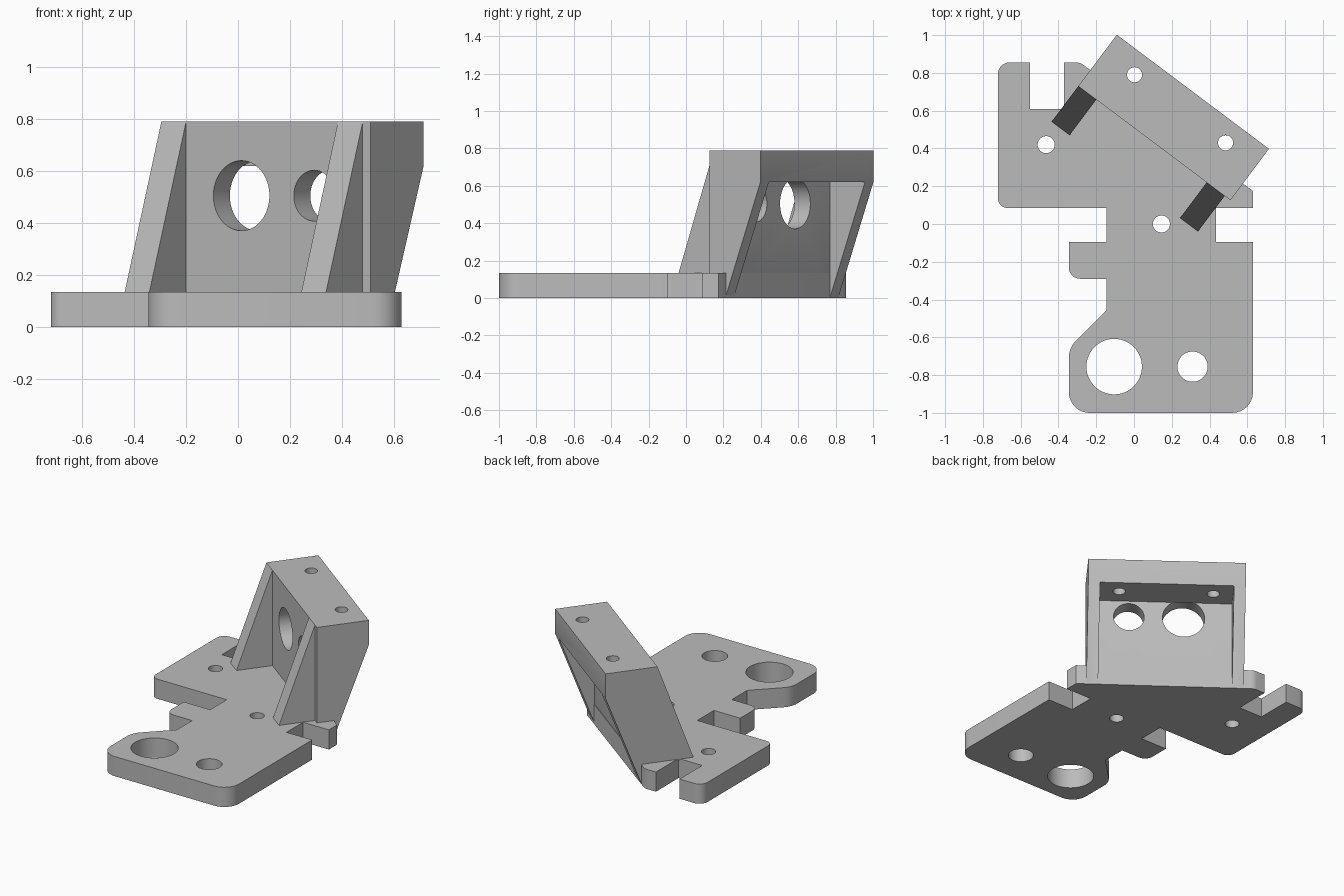
import bpy, bmesh, math
from mathutils import Vector, Matrix

cube = bpy.data.objects.get("Cube")
if cube:
    bpy.data.objects.remove(cube, do_unlink=True)

grey = bpy.data.materials.new("plain grey")
grey.use_nodes = True
colour = (0.5, 0.5, 0.5, 1)
grey.diffuse_color = colour
grey.node_tree.nodes["Principled BSDF"].inputs["Base Color"].default_value = colour

PLATE_TOP, HEIGHT, LENGTH = 0.135, 0.79, 1.007
WALL, DEPTH, LEDGE = 0.105, 0.34, 0.62
# Bracket frame: x along the wall, y towards its back
FRAME = Matrix.Translation((-0.295, 0.73, 0)) @ Matrix.Rotation(math.atan2(-0.6, 0.8), 4, "Z")


def prism(name, points, offset, frame=Matrix()):
    """Extrude a closed outline of 3D points by an offset."""
    bm = bmesh.new()
    face = bm.faces.new([bm.verts.new(p) for p in points])
    grown = bmesh.ops.extrude_face_region(bm, geom=[face])["geom"]
    verts = [v for v in grown if isinstance(v, bmesh.types.BMVert)]
    bmesh.ops.translate(bm, verts=verts, vec=offset)
    bmesh.ops.recalc_face_normals(bm, faces=bm.faces)
    mesh = bpy.data.meshes.new(name)
    bm.to_mesh(mesh)
    bm.free()
    mesh.materials.append(grey)
    obj = bpy.data.objects.new(name, mesh)
    obj.matrix_world = frame
    bpy.context.collection.objects.link(obj)
    return obj


def side_prism(name, profile, x0, x1):
    """Extrude a (y, z) profile along the bracket."""
    return prism(name, [(x0, y, z) for y, z in profile], (x1 - x0, 0, 0), FRAME)


def circle(radius, count=48):
    steps = [math.tau * i / count for i in range(count)]
    return [(radius * math.cos(a), radius * math.sin(a)) for a in steps]


def drill(x, y, radius, z0, z1):
    return prism("hole_cutter", [(x + a, y + b, z0) for a, b in circle(radius)], (0, 0, z1 - z0))


def rounded(corners, steps=8):
    """Turn (x, y, radius) corners into an outline with filleted corners."""
    out = []
    for i, (x, y, r) in enumerate(corners):
        p = Vector((x, y))
        if not r:
            out.append((x, y, 0))
            continue
        a = (Vector(corners[i - 1][:2]) - p).normalized()
        b = (Vector(corners[(i + 1) % len(corners)][:2]) - p).normalized()
        half = a.angle(b) / 2
        centre = p + (a + b).normalized() * r / math.sin(half)
        start = p + a * r / math.tan(half) - centre
        end = p + b * r / math.tan(half) - centre
        turn = math.atan2(start.x * end.y - start.y * end.x, start.dot(end))
        for k in range(steps + 1):
            q = centre + Matrix.Rotation(turn * k / steps, 2) @ start
            out.append((q.x, q.y, 0))
    return out


def select(obj):
    bpy.ops.object.select_all(action="DESELECT")
    obj.select_set(True)
    bpy.context.view_layer.objects.active = obj


def cut(obj, cutters):
    select(obj)
    for cutter in cutters:
        mod = obj.modifiers.new("cut", "BOOLEAN")
        mod.operation, mod.solver, mod.object = "DIFFERENCE", "EXACT", cutter
        bpy.ops.object.modifier_apply(modifier=mod.name)
        bpy.data.objects.remove(cutter, do_unlink=True)
    bpy.ops.object.shade_smooth_by_angle(angle=math.radians(30))


# Base plate with notches, rounded corners and four holes
outline = [
    (-0.345, -1, 0.11), (0.63, -1, 0.11), (0.63, -0.095, 0), (0.435, -0.095, 0),
    (0.435, 0.085, 0), (0.63, 0.085, 0), (0.63, 0.175, 0), (-0.285, 0.855, 0.06),
    (-0.37, 0.855, 0), (-0.37, 0.61, 0), (-0.55, 0.61, 0), (-0.55, 0.855, 0),
    (-0.72, 0.855, 0.06), (-0.72, 0.085, 0.05), (-0.145, 0.085, 0),
    (-0.145, -0.095, 0), (-0.345, -0.095, 0), (-0.345, -0.29, 0.06),
    (-0.145, -0.29, 0), (-0.145, -0.455, 0), (-0.345, -0.655, 0.13),
]
plate = prism("base_plate", rounded(outline), (0, 0, PLATE_TOP))
plate_holes = [(-0.465, 0.42, 0.045), (0.145, 0, 0.045),
               (-0.105, -0.755, 0.147), (0.31, -0.755, 0.08)]
cut(plate, [drill(x, y, r, -0.1, 0.3) for x, y, r in plate_holes])

# Angled bracket: wall, overhanging top block and sloped cheeks
bracket = side_prism("bracket", [(0, 0), (0, HEIGHT), (DEPTH, HEIGHT), (DEPTH, LEDGE), (WALL, 0)],
                     0, LENGTH)
back = WALL + 0.001
pocket = side_prism("pocket_cutter", [(back, -0.1), (back, LEDGE), (0.5, LEDGE), (0.5, -0.1)],
                    0.075, LENGTH - 0.075)
bores = [prism("bore_cutter", [(x + a, -0.1, 0.505 + b) for a, b in circle(r)],
               (0, 0.1 + back + 0.001, 0), FRAME)
         for x, r in ((0.385, 0.135), (0.735, 0.098))]
screws = [drill(x, y, 0.04, 0.5, 1) for x, y in ((0.003, 0.79), (0.485, 0.43))]
bpy.context.view_layer.update()
cut(bracket, [pocket] + bores + screws)

# Two sloped ribs bracing the wall from the front
rib = [(0, HEIGHT), (-0.235, PLATE_TOP), (-0.235, 0.13), (0, 0.13)]
for name, start in (("right_rib", 0), ("left_rib", 0.85)):
    side_prism(name, rib, start, start + 0.119)
